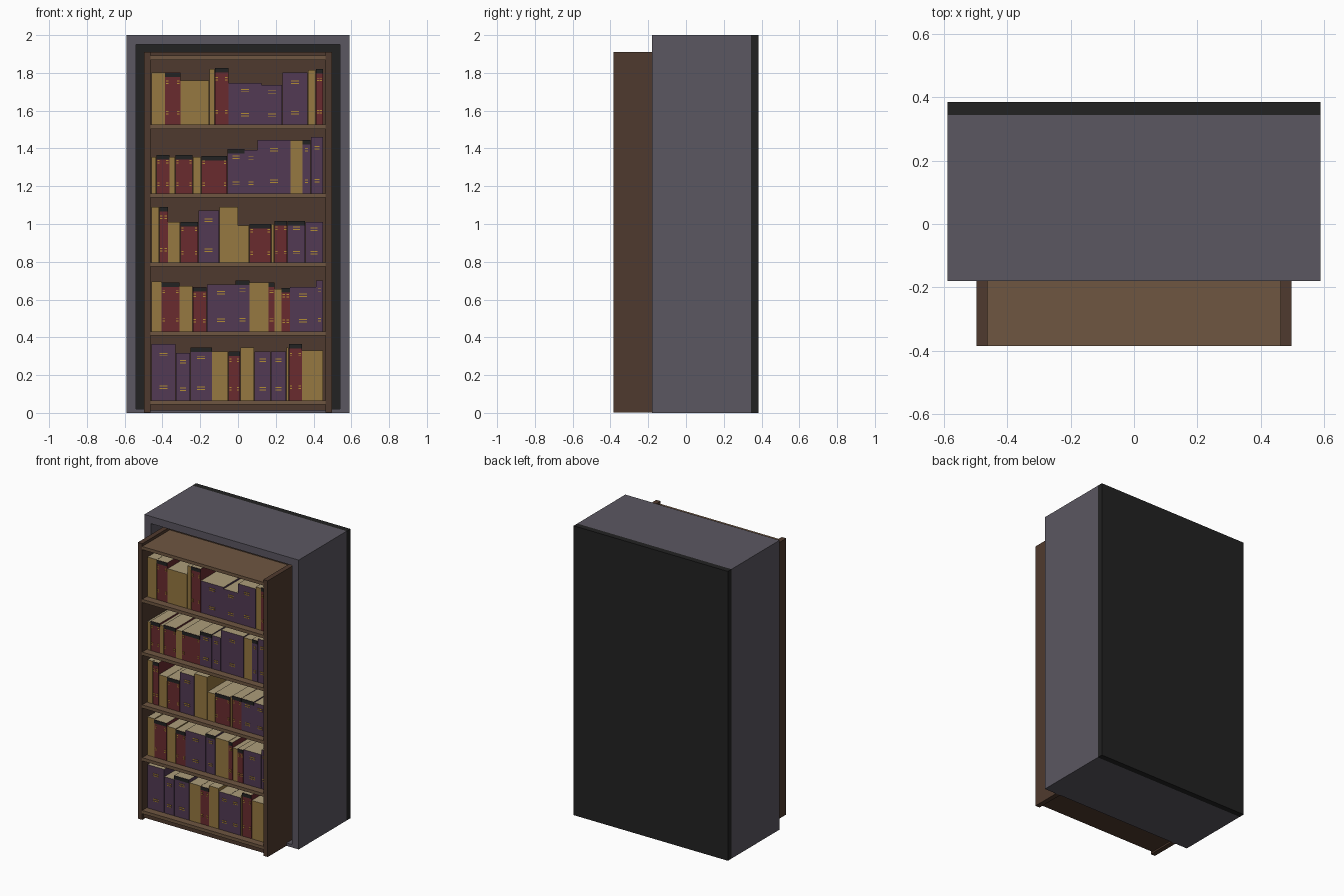
import bpy

cube = bpy.data.objects.get("Cube")
if cube:
    bpy.data.objects.remove(cube)


def material(name, r, g, b):
    """Flat material from 0-255 display values, stored as linear colour."""
    lin = [((c / 255 + 0.055) / 1.055) ** 2.4 for c in (r, g, b)] + [1]
    m = bpy.data.materials.new(name)
    m.use_nodes = True
    m.diffuse_color = lin
    bsdf = m.node_tree.nodes["Principled BSDF"]
    bsdf.inputs["Base Color"].default_value = lin
    bsdf.inputs["Roughness"].default_value = 0.9
    return m


STONE = material("grey stone", 91, 87, 97)
BLACK = material("black", 34, 34, 34)
DARK_WOOD = material("dark wood", 79, 58, 46)
LIGHT_WOOD = material("light wood", 110, 86, 65)
TAN = material("tan cover", 150, 120, 65)
RED = material("red cover", 106, 43, 47)
PURPLE = material("purple cover", 82, 58, 84)
GOLD = material("gold trim", 178, 140, 52)
PAGES = material("cream pages", 172, 157, 122)


def box(name, x, y, z, mat, top_mat=None):
    """Box from (min, max) ranges, with an optional separate top colour."""
    verts = [(a, b, c) for a in x for b in y for c in z]
    faces = [(0, 1, 3, 2), (4, 6, 7, 5), (0, 4, 5, 1),
             (2, 3, 7, 6), (0, 2, 6, 4), (1, 5, 7, 3)]
    mesh = bpy.data.meshes.new(name)
    mesh.from_pydata(verts, [], faces)
    mesh.materials.append(mat)
    if top_mat:
        mesh.materials.append(top_mat)
        for face in mesh.polygons:
            face.material_index = int(face.normal.z > 0.5)
    obj = bpy.data.objects.new(name, mesh)
    bpy.context.collection.objects.link(obj)
    return obj


def mirrored(name, inner, outer, y, z, mat):
    """Matching left (+x) and right (-x) boxes."""
    box("left_" + name, (inner, outer), y, z, mat)
    box("right_" + name, (-outer, -inner), y, z, mat)


# Stone surround with a dark back
STONE_Y = (-0.18, 0.345)
mirrored("surround_wall", 0.54, 0.59, STONE_Y, (0, 2), STONE)
box("surround_top", (-0.54, 0.54), STONE_Y, (1.95, 2), STONE)
box("surround_floor", (-0.54, 0.54), STONE_Y, (0, 0.02), STONE)
box("surround_back", (-0.59, 0.59), (0.345, 0.385), (0, 2), BLACK)

# Bookcase carcass
FRONT, BACK, INNER = -0.385, -0.06, 0.463
mirrored("bookcase_side", INNER, 0.497, (FRONT, BACK), (0.001, 1.91), DARK_WOOD)
box("bookcase_back", (-INNER, INNER), (-0.085, BACK), (0.015, 1.91), DARK_WOOD)
box("bookcase_plinth", (-INNER, INNER), (-0.37, -0.085), (0.012, 0.046), DARK_WOOD)

SHELF_TOPS = [0.066 + 0.365 * i for i in range(6)]
for z in SHELF_TOPS:
    box("shelf", (-INNER, INNER), (FRONT, -0.085), (z - 0.022, z), LIGHT_WOOD)

# Books on each shelf, bottom to top: cover, width and height in hundredths
T, R, P = "tan", "red", "purple"
C = "capped purple"
COVERS = {T: TAN, R: RED, P: PURPLE, C: PURPLE}
ROWS = [
    [(P, 12.7, 30), (P, 7.6, 25), (C, 11.4, 28), (T, 8.5, 26), (R, 6.3, 26),
     (T, 7.4, 28), (P, 8.5, 26), (P, 8.2, 26), (T, 1.2, 28), (R, 7, 30),
     (T, 11, 26.5)],
    [(T, 5.3, 26.5), (R, 9.5, 26), (T, 6.9, 24), (R, 7.4, 23.5), (P, 15.3, 25),
     (C, 7.4, 27), (T, 10, 26), (R, 3.2, 26), (T, 3.7, 22.5), (R, 4.5, 23),
     (P, 13.7, 23.5), (P, 3.7, 27)],
    [(T, 4, 29.5), (R, 4.7, 29.5), (T, 6.5, 21.5), (R, 9.5, 21.5), (P, 11, 27.5),
     (T, 10, 29.5), (T, 6, 19.5), (R, 11.5, 20.5), (T, 1.6, 20.5), (R, 7, 22),
     (C, 9.5, 22), (P, 9.3, 21.5)],
    [(T, 2.5, 19.5), (R, 7, 20.5), (T, 3, 19.5), (R, 9.3, 20.5), (T, 4.5, 19.5),
     (R, 13.7, 20), (C, 9, 23.5), (P, 6.9, 23), (P, 17.4, 28.5), (T, 6.3, 28),
     (C, 4.3, 28.5), (P, 6.5, 30)],
    [(T, 7, 27.5), (R, 8, 27.5), (T, 14.8, 23.5), (T, 2.8, 29.5), (R, 7.2, 30),
     (P, 17, 22), (P, 10.8, 21), (P, 13.2, 27.5), (T, 4, 29), (R, 3.8, 29.5)],
]
SPINE_Y, TAIL_Y = -0.335, -0.12
PLATE_Y = (SPINE_Y - 0.003, SPINE_Y + 0.001)


def book(x, z, kind, width, height):
    box(kind + "_book", (x + 0.001, x + width - 0.001), (SPINE_Y, TAIL_Y),
        (z, z + height), COVERS[kind], PAGES)
    # Dark head above the spine
    if kind in (R, C):
        box("book_head", (x + 0.001, x + width - 0.001), PLATE_Y,
            (z + height - 0.024, z + height - 0.001), BLACK)
    if kind == T or width < 0.03:
        return
    # Pairs of gold marks near both ends of the spine
    if kind == R:
        length = 0.012
        starts = (x + 0.006, x + width - 0.018)
    else:
        length = min(0.042, width * 0.4)
        starts = (x + (width - length) / 2,)
    for level in (0.2, 0.78):
        for offset in (0, 0.013):
            low = z + height * level + offset
            for start in starts:
                box("spine_mark", (start, start + length), PLATE_Y,
                    (low, low + 0.005), GOLD)


for z, row in zip(SHELF_TOPS, ROWS):
    # Spread each row evenly between the bookcase sides
    scale = 0.908 / sum(width for _, width, _ in row)
    x = -0.458
    for kind, width, height in row:
        book(x, z, kind, width * scale, height / 100)
        x += width * scale
